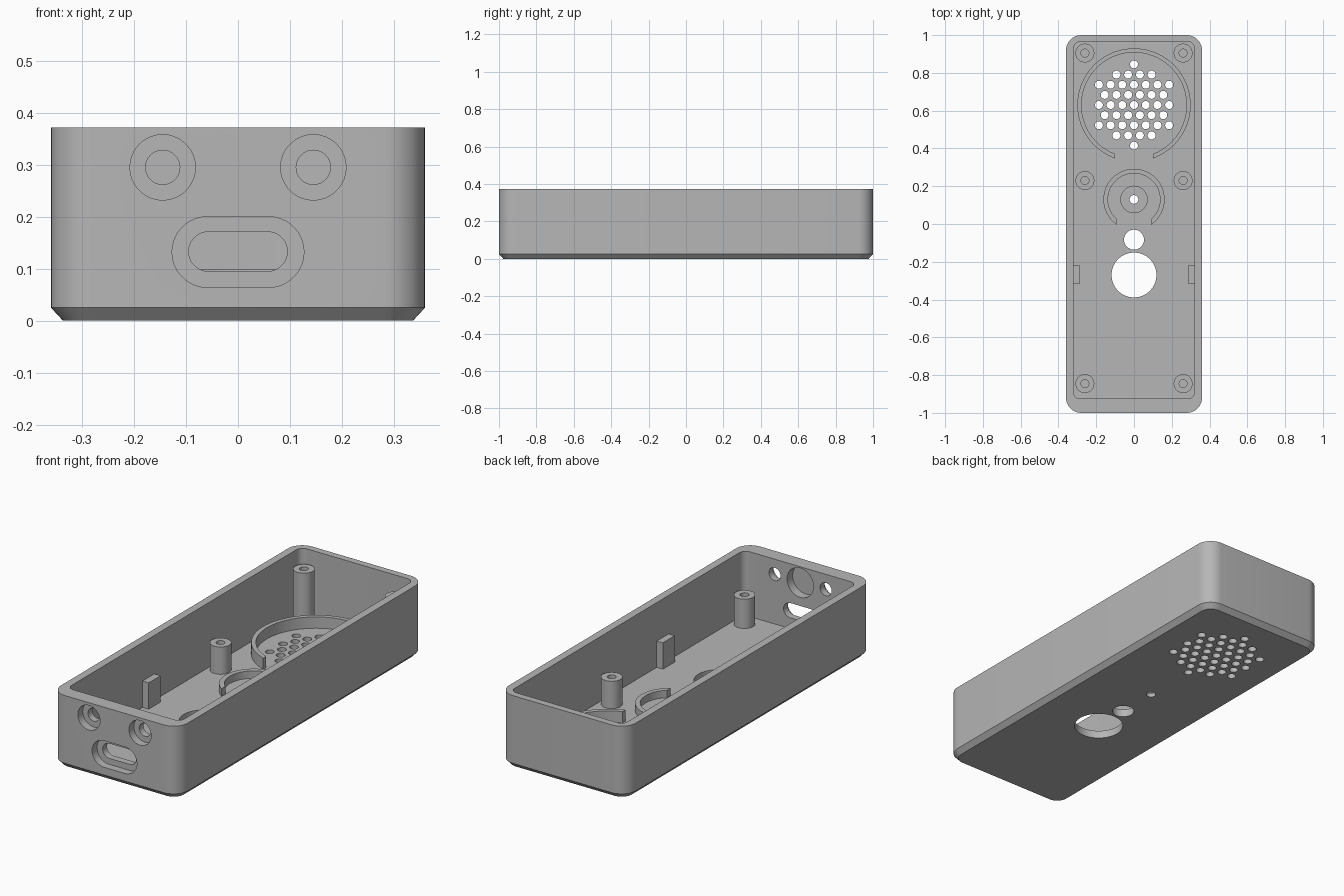
import bpy, bmesh, math

if "Cube" in bpy.data.objects:
    bpy.data.objects.remove(bpy.data.objects["Cube"], do_unlink=True)

GREY = bpy.data.materials.new("light grey plastic")
GREY.use_nodes = True
GREY.diffuse_color = (0.47, 0.47, 0.47, 1)
GREY.node_tree.nodes["Principled BSDF"].inputs["Base Color"].default_value = GREY.diffuse_color

HEIGHT, FLOOR = 0.372, 0.04
FRONT_IN = -0.925


def rounded(cx, cy, hx, hy, r, h, seg=9):
    """Rounded rectangle loop; also makes circles and slots."""
    pts = []
    for i, (sx, sy) in enumerate([(1, 1), (-1, 1), (-1, -1), (1, -1)]):
        for k in range(seg + 1):
            a = math.pi / 2 * (i + k / seg)
            pts.append((cx + sx * (hx - r) + r * math.cos(a),
                        cy + sy * (hy - r) + r * math.sin(a), h))
    return pts


def circle(cx, cy, r, h):
    return rounded(cx, cy, r, r, r, h)


def loft(bm, loops):
    """Bridge successive loops and cap both ends."""
    rows = [[bm.verts.new(p) for p in loop] for loop in loops]
    n = len(rows[0])
    for a, b in zip(rows, rows[1:]):
        for i in range(n):
            j = (i + 1) % n
            bm.faces.new((a[i], a[j], b[j], b[i]))
    bm.faces.new(rows[0][::-1])
    bm.faces.new(rows[-1])


def make(name, solids, along_y=False):
    """Object from a list of lofted solids; along_y lays them towards the front."""
    bm = bmesh.new()
    for loops in solids:
        if along_y:
            loops = [[(x, h, z) for x, z, h in loop] for loop in loops]
        loft(bm, loops)
    bmesh.ops.remove_doubles(bm, verts=bm.verts, dist=1e-5)
    bmesh.ops.recalc_face_normals(bm, faces=bm.faces)
    mesh = bpy.data.meshes.new(name)
    bm.to_mesh(mesh)
    bm.free()
    mesh.materials.append(GREY)
    obj = bpy.data.objects.new(name, mesh)
    bpy.context.collection.objects.link(obj)
    return obj


def select(obj):
    bpy.ops.object.select_all(action='DESELECT')
    obj.select_set(True)
    bpy.context.view_layer.objects.active = obj


def cut(body, solids, along_y=False):
    cutter = make("cutter", solids, along_y)
    cutter.hide_render = True
    select(body)
    mod = body.modifiers.new("cut", 'BOOLEAN')
    mod.operation, mod.solver, mod.object = 'DIFFERENCE', 'EXACT', cutter
    bpy.ops.object.modifier_apply(modifier=mod.name)
    bpy.data.objects.remove(cutter, do_unlink=True)


def smooth(obj):
    select(obj)
    bpy.ops.object.shade_smooth_by_angle(angle=math.radians(30))


def drill(cx, cy, r, h0, h1):
    return [circle(cx, cy, r, h0), circle(cx, cy, r, h1)]


# Open tray with chamfered base and a thicker front wall
inner = (0, (0.965 + FRONT_IN) / 2, 0.32, (0.965 - FRONT_IN) / 2, 0.035)
case = make("case_tray", [[
    rounded(0, 0, 0.337, 0.977, 0.057, 0),
    rounded(0, 0, 0.36, 1, 0.08, 0.025),
    rounded(0, 0, 0.36, 1, 0.08, HEIGHT),
    rounded(*inner, HEIGHT),
    rounded(*inner, FLOOR)]])

# Speaker grille: hexagonal hole pattern clipped to a circle
SPEAKER_Y, PITCH = 0.63, 0.062
grille = []
for row in range(-4, 5):
    for col in range(-4, 5):
        x = (col + 0.5 * (row % 2)) * PITCH
        y = row * PITCH * math.sqrt(0.75)
        if math.hypot(x, y) < 0.219:
            grille.append(drill(x, SPEAKER_Y + y, 0.021, -0.1, 0.1))
cut(case, grille)

# Floor openings: microphone, small button and large button
MIC_Y = 0.13
cut(case, [drill(0, MIC_Y, 0.023, -0.1, 0.1),
           drill(0, -0.083, 0.053, -0.1, 0.1),
           drill(0, -0.27, 0.119, -0.1, 0.1)])
cut(case, [drill(0, MIC_Y, 0.07, 0.02, 0.1)])

# Front wall: counterbored screw holes and recessed port slot
cut(case, [drill(s * 0.145, 0.295, 0.033, -1.1, -0.9) for s in (-1, 1)]
    + [[rounded(0, 0.133, 0.095, 0.038, 0.038, h) for h in (-1.1, -0.9)]], True)
cut(case, [drill(s * 0.145, 0.295, 0.063, -1.1, -0.96) for s in (-1, 1)]
    + [[rounded(0, 0.132, 0.127, 0.068, 0.068, h) for h in (-1.1, -0.96)]], True)

# Blind round pocket on the inside of the front wall
cut(case, [drill(0, 0.29, 0.075, -0.97, -0.9)], True)
smooth(case)


# Open retaining rings on the floor
def open_ring(name, cy, r_in, r_out, gap, top, steps=64):
    sections = []
    for k in range(steps + 1):
        sec = []
        for r, z in ((r_in, 0.03), (r_out, 0.03), (r_out, top), (r_in, top)):
            start = math.asin(gap / r)
            a = start + (2 * math.pi - 2 * start) * k / steps
            sec.append((r * math.sin(a), cy - r * math.cos(a), z))
        sections.append(sec)
    smooth(make(name, [sections]))


open_ring("speaker_ring", SPEAKER_Y, 0.278, 0.3, 0.1, 0.098)
open_ring("microphone_ring", MIC_Y, 0.138, 0.162, 0.09, 0.078)

# Screw posts with blind holes, and flat board supports, on both sides
for side, s in (("left", 1), ("right", -1)):
    for place, y, top in (("rear", 0.905, 0.3), ("middle", 0.23, 0.18), ("front", -0.845, 0.19)):
        x = s * 0.26
        smooth(make(f"{place}_post_{side}", [[
            circle(x, y, 0.05, 0.03), circle(x, y, 0.05, top),
            circle(x, y, 0.021, top), circle(x, y, 0.021, 0.06)]]))
    make(f"board_support_{side}", [[
        [(s * (0.305 + dx * 0.02), -0.268 + dy * 0.048, z)
         for dx, dy in ((-1, -1), (1, -1), (1, 1), (-1, 1))]
        for z in (0.03, 0.175)]])
